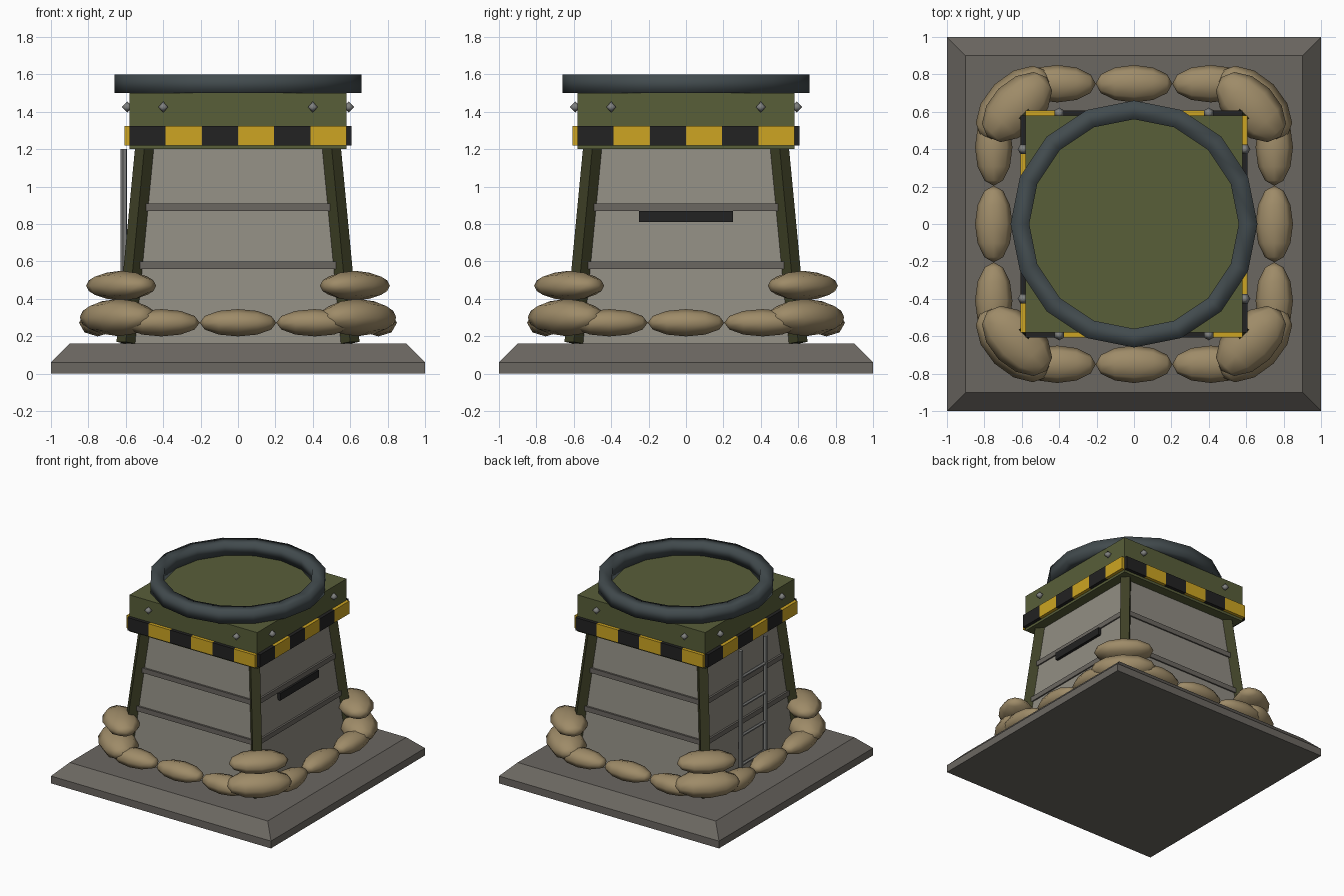
import bpy, bmesh, math
from mathutils import Vector, Matrix

if "Cube" in bpy.data.objects:
    bpy.data.objects.remove(bpy.data.objects["Cube"])


def material(name, r, g, b):
    """Flat colour from 0-255 display values, stored as linear."""
    def lin(c):
        c /= 255
        return c / 12.92 if c < 0.04045 else ((c + 0.055) / 1.055) ** 2.4
    m = bpy.data.materials.new(name)
    m.diffuse_color = (lin(r), lin(g), lin(b), 1)
    m.use_nodes = True
    m.node_tree.nodes["Principled BSDF"].inputs["Base Color"].default_value = m.diffuse_color
    return m


CONCRETE = material("wall concrete", 145, 141, 131)
FOOTING = material("dark concrete", 107, 103, 97)
OLIVE = material("olive paint", 88, 94, 57)
POST = material("dark olive", 62, 64, 38)
YELLOW = material("hazard yellow", 205, 165, 34)
BLACK = material("black", 34, 34, 34)
STEEL = material("dark steel", 66, 75, 78)
METAL = material("grey metal", 128, 129, 127)
SAND = material("sandbag cloth", 158, 139, 104)


def finish(name, bm, mat, smooth=False):
    bmesh.ops.recalc_face_normals(bm, faces=bm.faces)
    me = bpy.data.meshes.new(name)
    for f in bm.faces:
        f.smooth = smooth
    bm.to_mesh(me)
    bm.free()
    me.materials.append(mat)
    ob = bpy.data.objects.new(name, me)
    bpy.context.collection.objects.link(ob)
    return ob


def square_stack(name, levels, mat):
    """Solid of square sections: (half width, z) from bottom to top."""
    bm = bmesh.new()
    rings = [[bm.verts.new((sx * h, sy * h, z)) for sx, sy in
              ((-1, -1), (1, -1), (1, 1), (-1, 1))] for h, z in levels]
    for a, b in zip(rings, rings[1:]):
        for i in range(4):
            j = (i + 1) % 4
            bm.faces.new((a[i], a[j], b[j], b[i]))
    bm.faces.new(rings[0])
    bm.faces.new(rings[-1])
    return finish(name, bm, mat)


def box(name, lo, hi, mat, turn=0):
    lo, hi = Vector(lo), Vector(hi)
    bm = bmesh.new()
    bmesh.ops.create_cube(bm, size=1, matrix=Matrix.Rotation(turn, 4, 'Z')
                          @ Matrix.Translation((lo + hi) / 2)
                          @ Matrix.Diagonal((*(hi - lo), 1)))
    return finish(name, bm, mat)


def rod(name, a, b, radius, mat, sides):
    a, b = Vector(a), Vector(b)
    rot = (b - a).to_track_quat('Z', 'Y').to_matrix().to_4x4()
    bm = bmesh.new()
    bmesh.ops.create_cone(bm, cap_ends=True, segments=sides, radius1=radius,
                          radius2=radius, depth=(b - a).length,
                          matrix=Matrix.Translation((a + b) / 2) @ rot
                          @ Matrix.Rotation(math.pi / 4, 4, 'Z'))
    return finish(name, bm, mat)


def sandbag(centre, size, angle):
    """Squashed ball whose poles lie along its length."""
    bm = bmesh.new()
    bmesh.ops.create_uvsphere(bm, u_segments=8, v_segments=6, radius=1,
                              matrix=Matrix.Translation(centre)
                              @ Matrix.Rotation(angle, 4, 'Z')
                              @ Matrix.Diagonal((*size, 1))
                              @ Matrix.Rotation(math.pi / 2, 4, 'Y'))
    return finish("sandbag", bm, SAND, True)


# Footing, tapered walls, cap block
square_stack("footing", [(1, 0), (1, 0.06), (0.9, 0.16)], FOOTING)
square_stack("walls", [(0.6, 0.16), (0.5, 1.2)], CONCRETE)
square_stack("cap", [(0.58, 1.2), (0.58, 1.5)], OLIVE)

# Horizontal seams around the walls
for z, h in ((0.58, 0.573), (0.89, 0.543)):
    square_stack("wall_seam", [(h, z - 0.02), (h, z + 0.02)], FOOTING)

# Rim ring on the roof, softened square section
bm = bmesh.new()
section = ((0.56, 1.5), (0.66, 1.5), (0.66, 1.6), (0.56, 1.6))
N = 16
loops = [[bm.verts.new((r * math.cos(2 * math.pi * i / N),
                        r * math.sin(2 * math.pi * i / N), z))
          for r, z in section] for i in range(N)]
for i in range(N):
    a, b = loops[i], loops[(i + 1) % N]
    for k in range(4):
        m = (k + 1) % 4
        bm.faces.new((a[k], b[k], b[m], a[m]))
finish("roof_rim", bm, STEEL, True)

for side in range(4):
    turn = side * math.pi / 2
    R = Matrix.Rotation(turn, 4, 'Z')

    # Hazard strip: six alternating blocks per side
    w = 1.16 / 6
    for i in range(6):
        x = -0.58 + i * w
        box("hazard_block", (x, -0.607, 1.22), (x + w, -0.57, 1.325),
            YELLOW if i % 2 else BLACK, turn)

    # Bolts on the cap
    for x in (-0.4, 0.4):
        bm = bmesh.new()
        bmesh.ops.create_uvsphere(bm, u_segments=6, v_segments=2, radius=0.03,
                                  matrix=R @ Matrix.Translation((x, -0.592, 1.425)))
        finish("bolt", bm, METAL, True)

    # Leaning corner post
    rod("corner_post", R @ Vector((0.6, -0.6, 0.165)),
        R @ Vector((0.5, -0.5, 1.21)), 0.05, POST, 4)

    # Row of bags along the side, two stacked bags at the corner
    for x in (-0.41, 0, 0.41):
        sandbag(R @ Vector((x, -0.75, 0.272)), (0.205, 0.1, 0.073), turn)
    diag = turn + math.pi / 4
    sandbag(R @ Vector((0.64, -0.64, 0.3)), (0.25, 0.15, 0.1), diag)
    sandbag(R @ Vector((0.625, -0.625, 0.47)), (0.225, 0.14, 0.08), diag)

# Viewing slit on the right wall
box("viewing_slit", (0.51, -0.25, 0.81), (0.56, 0.25, 0.87), BLACK)

# Ladder on the left wall
for y in (-0.16, 0.16):
    rod("ladder_rail", (-0.61, y, 0.16), (-0.61, y, 1.2), 0.018, METAL, 6)
for i in range(4):
    z = 0.26 + i * 0.24
    rod("ladder_rung", (-0.61, -0.16, z), (-0.61, 0.16, z), 0.013, METAL, 6)
